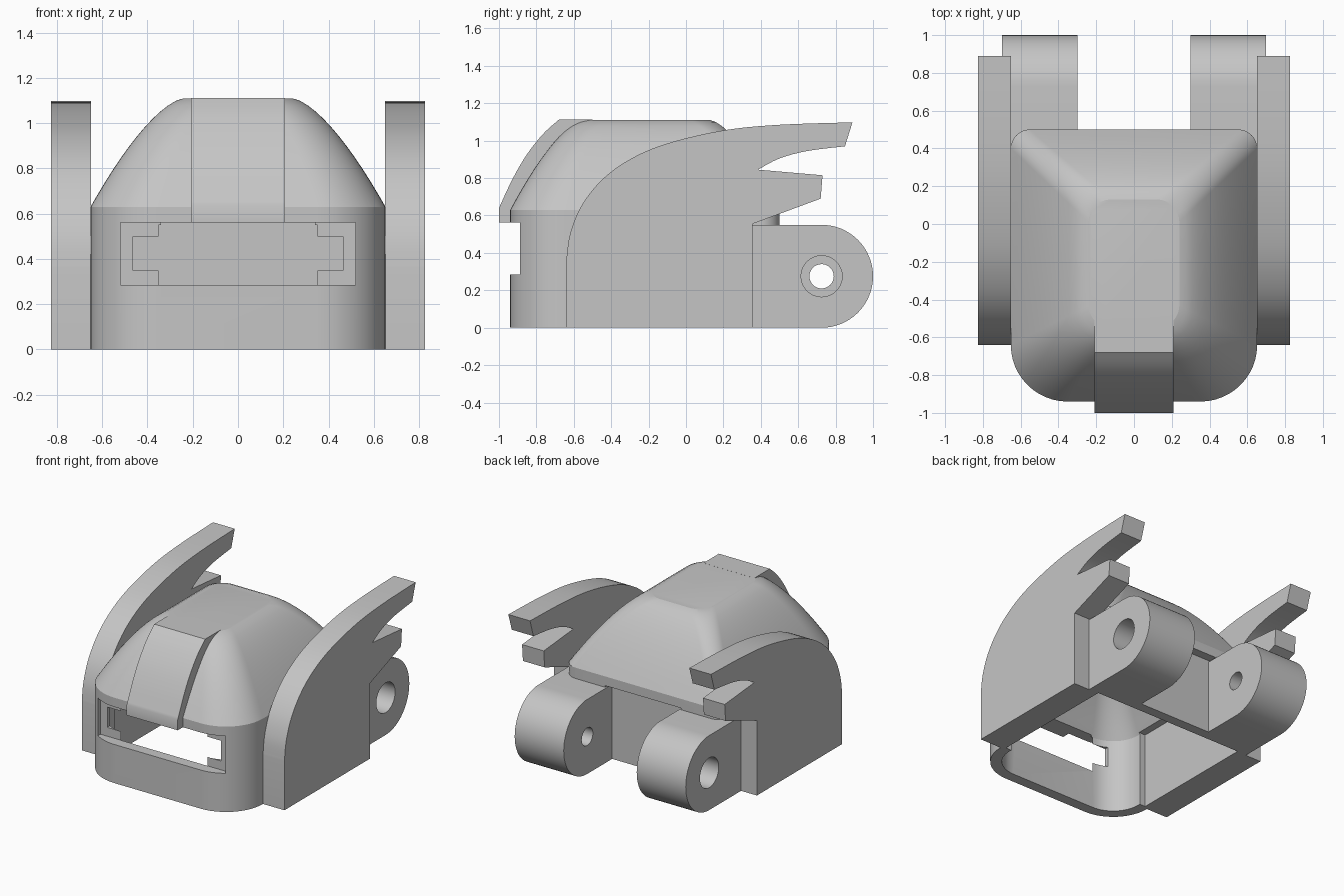
import bpy, bmesh, math
from math import sin, cos, pi

default = bpy.data.objects.get("Cube")
if default:
    bpy.data.objects.remove(default, do_unlink=True)

grey = bpy.data.materials.new("plain grey")
grey.use_nodes = True
grey.diffuse_color = (0.56, 0.56, 0.56, 1)
grey.node_tree.nodes["Principled BSDF"].inputs["Base Color"].default_value = (0.56, 0.56, 0.56, 1)


def make(name, rings):
    """Closed solid lofted through rings that share a point count."""
    bm = bmesh.new()
    loops = [[bm.verts.new(p) for p in ring] for ring in rings]
    n = len(loops[0])
    for a, b in zip(loops, loops[1:]):
        for i in range(n):
            j = (i + 1) % n
            bm.faces.new((a[i], a[j], b[j], b[i]))
    bm.faces.new(loops[0])
    bm.faces.new(loops[-1])
    bmesh.ops.recalc_face_normals(bm, faces=bm.faces)
    mesh = bpy.data.meshes.new(name)
    bm.to_mesh(mesh)
    bm.free()
    mesh.materials.append(grey)
    obj = bpy.data.objects.new(name, mesh)
    bpy.context.collection.objects.link(obj)
    return obj


def prism(name, profile, x0, x1):
    """Extrude a y-z profile along x."""
    return make(name, [[(x, y, z) for y, z in profile] for x in (x0, x1)])


def box(name, x0, x1, y0, y1, z0, z1):
    return prism(name, [(y0, z0), (y1, z0), (y1, z1), (y0, z1)], x0, x1)


def arc(y, z, r, a0, a1, n):
    return [(y + r * cos(a0 + (a1 - a0) * i / n),
             z + r * sin(a0 + (a1 - a0) * i / n)) for i in range(n + 1)]


def activate(obj):
    bpy.ops.object.select_all(action='DESELECT')
    obj.select_set(True)
    bpy.context.view_layer.objects.active = obj


def cut(obj, cutter):
    cutter.hide_render = True
    mod = obj.modifiers.new("cut", 'BOOLEAN')
    mod.operation = 'DIFFERENCE'
    mod.solver = 'EXACT'
    mod.object = cutter
    activate(obj)
    bpy.ops.object.modifier_apply(modifier=mod.name)
    bpy.data.objects.remove(cutter, do_unlink=True)


def smooth(obj, degrees=30):
    activate(obj)
    bpy.ops.object.shade_smooth_by_angle(angle=math.radians(degrees))


def spline(points, steps=6):
    """Smooth curve through a few points."""
    out = []
    for i in range(len(points) - 1):
        p = [points[max(0, min(len(points) - 1, i + k))] for k in (-1, 0, 1, 2)]
        for s in range(steps):
            t = s / steps
            out.append(tuple(0.5 * (2 * b + (c - a) * t + (2 * a - 5 * b + 4 * c - d) * t * t
                                    + (3 * b - a - 3 * c + d) * t ** 3)
                             for a, b, c, d in zip(*p)))
    return out + [points[-1]]


# Domed shell: rounded rectangles that shrink towards the crown
def shell_ring(z, t, inset):
    w = 0.652 - 0.412 * t - inset
    front = -0.94 + 0.39 * t + inset
    back = 0.5 - 0.37 * t - inset
    rf = max(0.3 - 0.18 * t - inset, 0.03)
    rb = max(0.1 + 0.02 * t - inset, 0.03)
    pts = []
    for k, (sx, y, r) in enumerate([(1, back - rb, rb), (-1, back - rb, rb),
                                    (-1, front + rf, rf), (1, front + rf, rf)]):
        pts += arc(sx * (w - r), y, r, k * pi / 2, (k + 1) * pi / 2, 12)
    return [(x, y, z - inset) for x, y in pts]


def shell(name, inset):
    rings = [shell_ring(0, 0, inset)]
    for i in range(13):
        t = i / 12
        rings.append(shell_ring(0.63 + 0.48 * (1 - (1 - t) ** 1.52), t, inset))
    return make(name, rings)


body = shell("domed_body", 0)
cut(body, shell("cavity_cutter", 0.08))
cut(body, box("side_relief_cutter", -0.62, 0.62, -0.62, 0.42, -0.1, 0.562))
cut(body, box("back_recess_cutter", -0.31, 0.31, 0.38, 0.6, -0.1, 0.562))

# Front slot: shallow recess, then a stepped opening
cut(body, box("recess_cutter", -0.52, 0.52, -1.1, -0.86, 0.285, 0.562))
cut(body, box("slot_cutter", -0.465, 0.465, -1.1, -0.6, 0.35, 0.5))
cut(body, box("slot_middle_cutter", -0.34, 0.34, -1.1, -0.6, 0.285, 0.562))
smooth(body, 14)

# Back wall set in below the rear edge of the dome
box("back_wall", -0.63, 0.63, 0.36, 0.435, 0, 0.565)

# Raised band running up the front of the dome
band_front = spline([(-1, 0.64), (-0.93, 0.79), (-0.855, 0.92), (-0.765, 1.035), (-0.68, 1.112)])
band = prism("front_band", [(-0.89, 0.562), (-1, 0.562)] + band_front
             + [(-0.5, 1.112), (-0.6, 1.04), (-0.77, 0.84), (-0.89, 0.64)], -0.208, 0.208)
smooth(band)

# Profiles shared by both sides
wing_top = spline([(-0.64, 0.36), (-0.62, 0.5), (-0.56, 0.65), (-0.45, 0.79), (-0.3, 0.9),
                   (-0.1, 0.985), (0.2, 1.055), (0.5, 1.085), (0.89, 1.098)])
wing_notch = spline([(0.85, 0.97), (0.65, 0.945), (0.5, 0.905), (0.385, 0.845)], 4)
wing_profile = ([(0.355, 0), (-0.64, 0)] + wing_top + wing_notch
                + [(0.73, 0.815), (0.72, 0.69), (0.355, 0.555)])
lug_profile = [(0.4, 0)] + arc(0.725, 0.275, 0.275, -pi / 2, pi / 2, 32) + [(0.4, 0.55)]

for side, s in (("left", 1), ("right", -1)):
    # Swept side wing with two points at the back
    smooth(prism(side + "_wing", wing_profile, s * 0.65, s * 0.827))

    # Rounded hinge lug with a counterbored hole
    lug = prism(side + "_hinge_lug", lug_profile, s * 0.298, s * 0.698)
    for radius, inner in ((0.065, 0.2), (0.11, 0.45)):
        circle = arc(0.725, 0.275, radius, 0, 2 * pi, 32)[:-1]
        cut(lug, prism("bore_cutter", circle, s * inner, s * 0.8))
    smooth(lug)

    # Block joining the lug to the wing
    box(side + "_lug_root", s * 0.62, s * 0.698, 0.35, 0.5, 0, 0.55)
